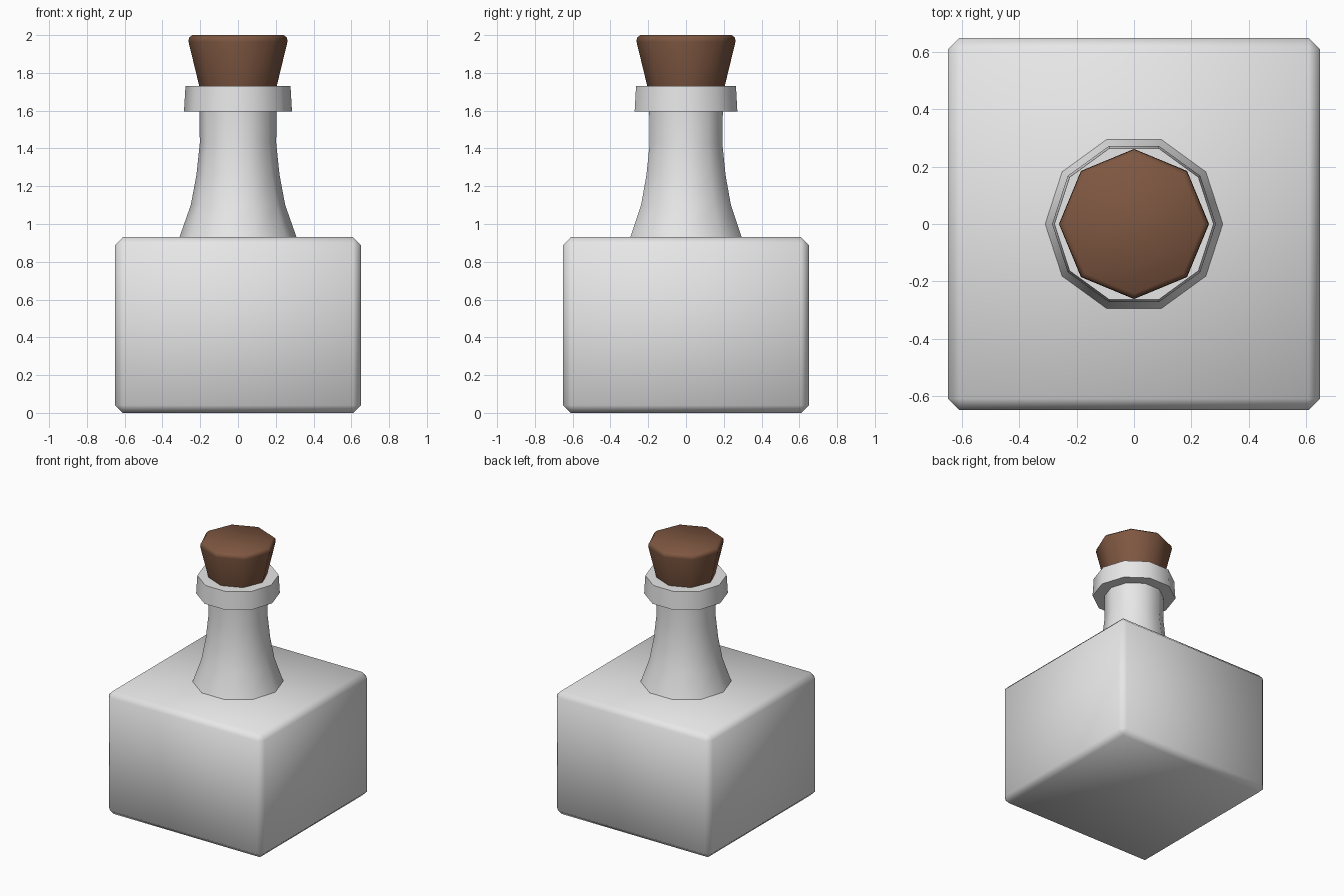
import bpy, bmesh, math

if "Cube" in bpy.data.objects:
    bpy.data.objects.remove(bpy.data.objects["Cube"])


def material(name, rgb):
    m = bpy.data.materials.new(name)
    m.diffuse_color = (*rgb, 1)
    m.use_nodes = True
    m.node_tree.nodes["Principled BSDF"].inputs["Base Color"].default_value = m.diffuse_color
    return m


glass = material("light_grey_glass", (0.8, 0.8, 0.8))
cork_mat = material("brown_cork", (0.21, 0.095, 0.053))


def finish(name, bm, mat, angle):
    bmesh.ops.recalc_face_normals(bm, faces=bm.faces)
    me = bpy.data.meshes.new(name)
    bm.to_mesh(me)
    bm.free()
    me.materials.append(mat)
    ob = bpy.data.objects.new(name, me)
    bpy.context.collection.objects.link(ob)
    bpy.ops.object.select_all(action='DESELECT')
    ob.select_set(True)
    bpy.context.view_layer.objects.active = ob
    bpy.ops.object.shade_smooth_by_angle(angle=math.radians(angle))
    return ob


def lathe(name, profile, sides, mat, angle, caps):
    """Revolve (radius, z) points; caps = (close bottom, close top)."""
    bm = bmesh.new()
    rings = [[bm.verts.new((r * math.cos(2 * math.pi * i / sides),
                            r * math.sin(2 * math.pi * i / sides), z))
              for i in range(sides)] for r, z in profile]
    for a, b in zip(rings, rings[1:]):
        for i in range(sides):
            j = (i + 1) % sides
            bm.faces.new((a[i], a[j], b[j], b[i]))
    if caps[0]:
        bm.faces.new(rings[0][::-1])
    if caps[1]:
        bm.faces.new(rings[-1])
    return finish(name, bm, mat, angle)


# square bottle body with a single chamfer on every edge
bm = bmesh.new()
bmesh.ops.create_cube(bm, size=1)
for v in bm.verts:
    v.co = (v.co.x * 1.3, v.co.y * 1.3, (v.co.z + 0.5) * 0.93)
bmesh.ops.bevel(bm, geom=bm.edges[:], offset=0.04, segments=1,
                affect='EDGES', profile=0.5)
finish("bottle_body", bm, glass, 80)

# flared ten-sided neck
lathe("neck", [(0.31, 0.93), (0.25, 1.10), (0.22, 1.26), (0.202, 1.43),
               (0.205, 1.60)], 10, glass, 50, (False, False))

# collar at the mouth
lathe("collar", [(0.2, 1.595), (0.286, 1.595), (0.278, 1.73)],
      10, glass, 50, (False, True))

# eight-sided tapered stopper with a softened top rim
lathe("cork", [(0.205, 1.73), (0.262, 1.965), (0.26, 1.985), (0.243, 2.0)],
      8, cork_mat, 80, (False, True))
